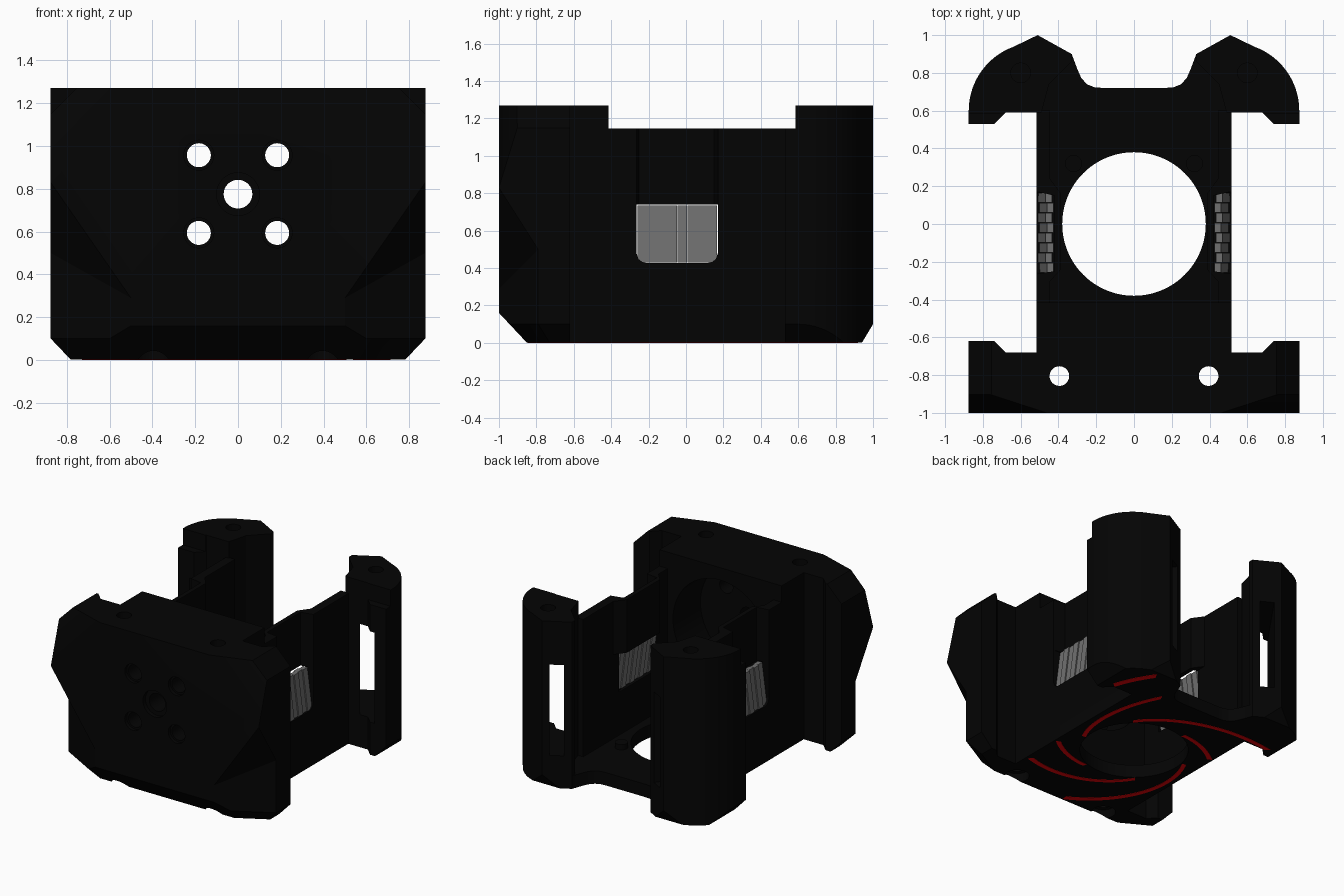
import bpy, bmesh, math
from mathutils import Vector, Matrix

if "Cube" in bpy.data.objects:
    bpy.data.objects.remove(bpy.data.objects["Cube"])

Z0 = 0.002  # underside of the shell; trim lines stand proud down to z = 0


def material(name, rgb):
    m = bpy.data.materials.new(name)
    m.diffuse_color = (*rgb, 1)
    m.use_nodes = True
    m.node_tree.nodes["Principled BSDF"].inputs["Base Color"].default_value = m.diffuse_color
    return m


BLACK = material("black_plastic", (0.0012, 0.0012, 0.0012))
GREY = material("grey_louver", (0.16, 0.16, 0.16))
RED = material("red_trim", (0.8, 0.001, 0.002))


def finish(name, bm, mat=BLACK):
    bmesh.ops.recalc_face_normals(bm, faces=bm.faces)
    me = bpy.data.meshes.new(name)
    bm.to_mesh(me)
    bm.free()
    ob = bpy.data.objects.new(name, me)
    bpy.context.collection.objects.link(ob)
    me.materials.append(mat)
    return ob


def prism(pts, z0, z1):
    bm = bmesh.new()
    f = bm.faces.new([bm.verts.new((x, y, z0)) for x, y in pts])
    r = bmesh.ops.extrude_face_region(bm, geom=[f])
    bmesh.ops.translate(bm, vec=(0, 0, z1 - z0),
                        verts=[v for v in r["geom"] if isinstance(v, bmesh.types.BMVert)])
    return bm


def box(x0, x1, y0, y1, z0, z1):
    return prism([(x0, y0), (x1, y0), (x1, y1), (x0, y1)], z0, z1)


def cylinder(center, radius, depth, axis="Z", seg=48):
    bm = bmesh.new()
    m = Matrix.Translation(center)
    if axis == "Y":
        m = m @ Matrix.Rotation(math.pi / 2, 4, "X")
    bmesh.ops.create_cone(bm, cap_ends=True, segments=seg, radius1=radius,
                          radius2=radius, depth=depth, matrix=m)
    return bm


def clip(bm, co, no):
    """Remove what lies beyond a plane and close the cut."""
    bmesh.ops.recalc_face_normals(bm, faces=bm.faces)
    bmesh.ops.bisect_plane(bm, geom=bm.verts[:] + bm.edges[:] + bm.faces[:], dist=1e-5,
                           plane_co=co, plane_no=no, clear_outer=True)
    bmesh.ops.holes_fill(bm, edges=[e for e in bm.edges if e.is_boundary], sides=0)


def cut(ob, cutters):
    for bm in cutters:
        c = finish("cutter", bm)
        c.hide_render = True
        mod = ob.modifiers.new("cut", "BOOLEAN")
        mod.operation, mod.solver, mod.object = "DIFFERENCE", "EXACT", c
        bpy.context.view_layer.objects.active = ob
        bpy.ops.object.modifier_apply(modifier=mod.name)
        bpy.data.objects.remove(c)


def smooth(ob):
    bpy.ops.object.select_all(action="DESELECT")
    ob.select_set(True)
    bpy.context.view_layer.objects.active = ob
    bpy.ops.object.shade_smooth_by_angle(angle=math.radians(25))


def both(pts):
    """Complete a right-hand outline with its mirror image."""
    return pts + [(-x, y) for x, y in reversed(pts)]


# Front block with side lips and faceted corners
bm = prism(both([(.875, -1), (.875, -.62), (.74, -.62), (.68, -.68), (.515, -.68),
                 (.515, -.415)]), Z0, 1.27)
for s in (1, -1):
    clip(bm, (s * .875, 0, 1.15), (s, 0, 1))
    a, b, c = (Vector((s * x, y, z)) for x, y, z in
               ((.875, -1, .83), (.46, -1, 1.27), (.875, -.865, 1.27)))
    n = (b - a).cross(c - a)
    clip(bm, a, n if n.y < 0 else -n)
    clip(bm, (s * .78, 0, 0), (s * .1, 0, -.095))
    clip(bm, (s * .5, -1, .1), (s * .489, -.872, -1))
clip(bm, (0, -1, .16), (0, -.16, -.15))
front = finish("front_block", bm)
cutters = []
for s in (1, -1):
    wedge = bmesh.new()  # undercut of the lower front corners
    for x, y, z in ((.125, -1.21, .08), (1.25, -.58, .71), (.125, -1.21, -.1),
                    (1.25, -.58, -.1), (1.0625, -1.105, 1.265), (1.0625, -1.105, -.1)):
        wedge.verts.new((s * x, y, z))
    bmesh.ops.convex_hull(wedge, input=wedge.verts)
    cutters.append(wedge)
    cutters.append(cylinder((s * .395, -.805, .6), .052, 2))
    cutters.append(cylinder((s * .395, -.805, 0), .085, .14))
    for z in (.594, .957):
        cutters.append(cylinder((s * .183, -.8, z), .056, 1, "Y"))
        cutters.append(cylinder((s * .183, -1, z), .07, .05, "Y"))
cutters += [cylinder((0, -.415, .775), .4, .66, "Y", 64),
            cylinder((0, -.8, .775), .067, 1, "Y"),
            cylinder((0, -1, .775), .1, .06, "Y")]
cut(front, cutters)
smooth(front)

# Floor with fan opening and rear notch
floor = finish("floor", prism(both([(.515, -.42), (.515, .65), (.4, .9), (.33, .9), (.3, .82),
                                    (.28, .775), (.25, .74), (.21, .724), (.16, .72)]), Z0, .1))
cut(floor, [cylinder((0, 0, 0), .38, 1, seg=96)])
smooth(floor)

for s, side in ((1, "right"), (-1, "left")):
    # Rear post: rounded outside, flat lip towards the front
    arc = [(.515 + .36 * math.cos(math.radians(t)), .6 + .36 * math.sin(math.radians(t)))
           for t in range(0, 71, 5)]
    pts = [(.49, .59), (.68, .59), (.74, .53), (.875, .53)] + arc + \
          [(.51, 1), (.33, .9), (.33, .86), (.45, .74)]
    bm = prism([(s * x, y) for x, y in pts], Z0, 1.27)
    clip(bm, (s * .78, 0, 0), (s * .1, 0, -.095))
    clip(bm, (0, .94, 0), (0, .1, -.06))
    post = finish(side + "_rear_post", bm)
    slot = box(-.05, .05, -.5, .6, .25, .94)  # diagonal see-through slot
    bmesh.ops.transform(slot, verts=slot.verts,
                        matrix=Matrix.Translation((s * .64, .64, 0))
                        @ Matrix.Rotation(s * math.radians(35), 4, "Z"))
    cut(post, [box(-2, 2, .4, .586, 1.145, 1.4), slot,
               cylinder((s * .6, .8, 1.25), .052, .4)])
    smooth(post)

    # Side wall: solid ends, sill below the window, inward jog above it
    for part, b in (("sill", (-.42, .6, Z0, .428)), ("front_wall", (-.42, -.264, .428, 1.145)),
                    ("rear_wall", (.17, .6, .428, 1.145))):
        finish(f"{side}_{part}", box(s * .445, s * .515, *b))
    jog = [(.515, -.32), (.515, -.264), (.42, -.25), (.42, .15), (.515, .172), (.515, .26),
           (.46, .26), (.386, .16), (.386, -.24), (.46, -.32)]
    finish(side + "_wall_jog", prism([(s * x, y) for x, y in jog], .74, 1.145))

    # Rounded lower window corners
    for y, d in ((-.264, 1), (.17, -1)):
        bm = prism([(y, .428), (y + d * .05, .428), (y + d * .03, .433), (y + d * .01, .448),
                    (y, .478)], s * .46, s * .515)
        for v in bm.verts:
            v.co = (v.co.z, v.co.x, v.co.y)
        finish(side + "_window_corner", bm)

    # Louver slats leaning outwards at the bottom
    bm = bmesh.new()
    for i in range(8):
        y0 = -.258 + i * .053
        dx = .008 * (i % 2)
        vs = [bm.verts.new((s * (x + dx), y, z))
              for z, xs in ((.43, (.465, .5)), (.734, (.425, .46)))
              for x, y in ((xs[0], y0), (xs[1], y0), (xs[1], y0 + .052), (xs[0], y0 + .052))]
        for f in ((0, 1, 2, 3), (4, 5, 6, 7), (0, 1, 5, 4), (1, 2, 6, 5), (2, 3, 7, 6), (3, 0, 4, 7)):
            bm.faces.new([vs[k] for k in f])
    finish(side + "_louver", bm, GREY)

    # Screw boss on the floor
    smooth(finish(side + "_floor_boss", cylinder((s * .32, .32, .11), .045, .06)))


def under(x, y):
    """True where the flat underside exists."""
    if math.hypot(abs(x) - .395, y + .805) < .088:
        return False
    x = abs(x)
    return (x < .515 and -.85 < y < .715) or (x < .62 and -.85 < y < -.68) or \
           (.36 < x < .78 and .59 < y < .92)


# Spiral trim lines on the underside: steeper towards the rear posts
bm = bmesh.new()
STEP = .02
for k in range(6):
    start = math.radians(-11 + 60 * k)
    lin, power, grow = (.125, 3, .085) if k < 2 else (.13, 2, .07)

    def point(t, off):
        r = .402 + lin * t + grow * t ** power + off
        return r * math.cos(start + t), r * math.sin(start + t)
    for i in range(120):
        t = i * STEP
        w = .016 + .004 * t
        quad = [point(t, -w), point(t + STEP, -w), point(t + STEP, w), point(t, w)]
        if all(under(*p) for p in quad):
            lo = [bm.verts.new((x, y, 0)) for x, y in quad]
            hi = [bm.verts.new((x, y, Z0 + .001)) for x, y in quad]
            bm.faces.new(lo[::-1])
            for j in (0, 2):  # long sides only
                bm.faces.new((lo[j], lo[j + 1], hi[j + 1], hi[j]))
bmesh.ops.remove_doubles(bm, verts=bm.verts, dist=1e-4)
finish("underside_trim", bm, RED)
